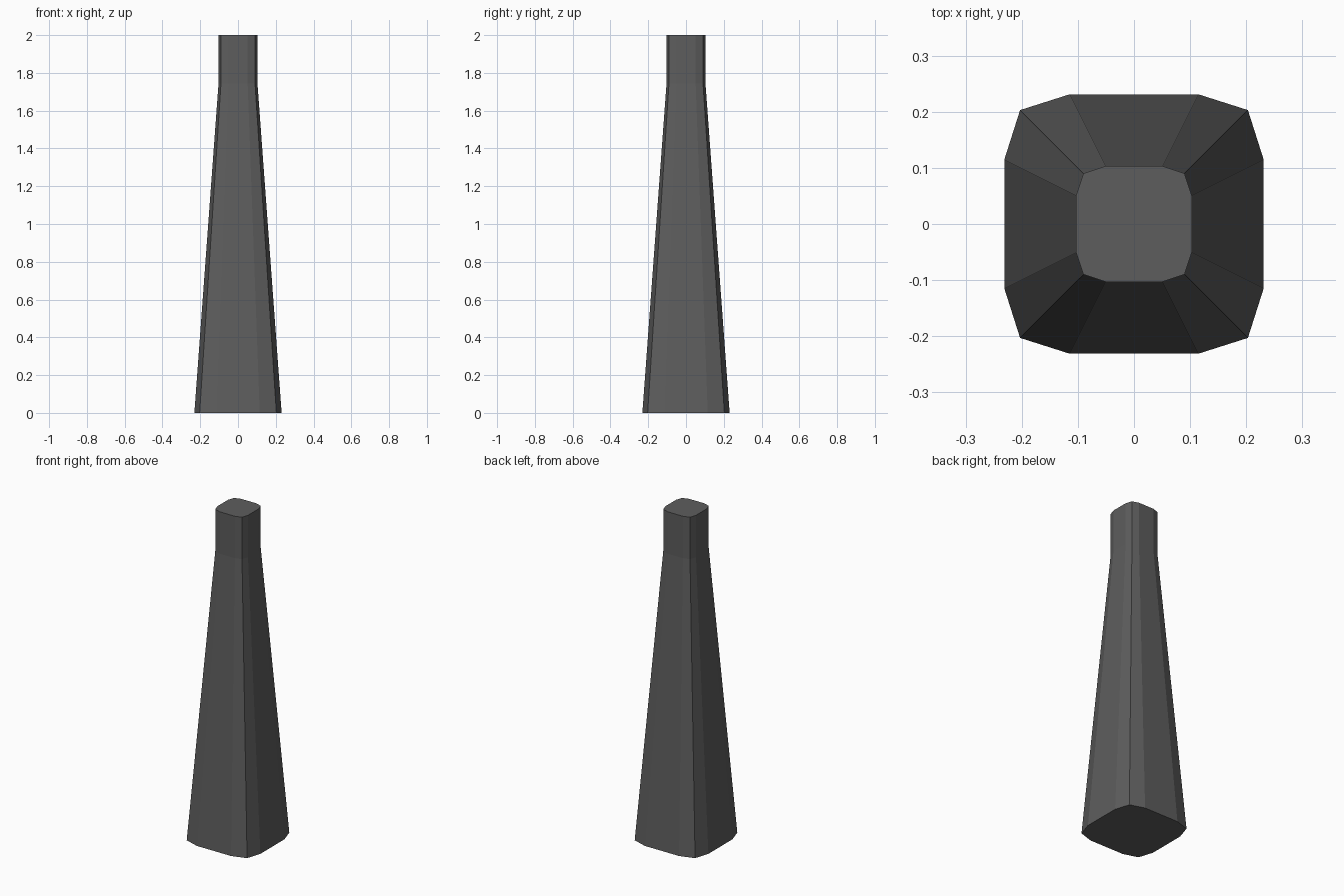
import bpy
import bmesh

if "Cube" in bpy.data.objects:
    bpy.data.objects.remove(bpy.data.objects["Cube"])

# One dark grey material
grey = bpy.data.materials.new("dark_grey")
grey.diffuse_color = (0.11, 0.11, 0.11, 1.0)
grey.use_nodes = True
grey.node_tree.nodes["Principled BSDF"].inputs["Base Color"].default_value = grey.diffuse_color


def section(flat, corner, side):
    """Square with bowed corners, 12 points, counter-clockwise."""
    quarter = [(side, flat), (corner, corner), (flat, side)]
    points = []
    for _ in range(4):
        points += quarter
        quarter = [(-y, x) for x, y in quarter]
    return points


# Cross-sections up the post: height, flat half-width, corner, half-width
levels = [
    (0.00, 0.115, 0.203, 0.231),
    (1.745, 0.051, 0.090, 0.103),
    (2.00, 0.051, 0.090, 0.103),
]

bm = bmesh.new()
rings = [[bm.verts.new((x, y, z)) for x, y in section(f, c, s)]
         for z, f, c, s in levels]

# Tapered shaft and straight neck
for low, high in zip(rings, rings[1:]):
    n = len(low)
    for i in range(n):
        j = (i + 1) % n
        bm.faces.new((low[i], low[j], high[j], high[i]))

# Bottom and top caps
bm.faces.new(rings[0][::-1])
bm.faces.new(rings[-1])
bmesh.ops.recalc_face_normals(bm, faces=bm.faces)

mesh = bpy.data.meshes.new("tapered_post")
bm.to_mesh(mesh)
bm.free()
mesh.materials.append(grey)
post = bpy.data.objects.new("tapered_post", mesh)
bpy.context.collection.objects.link(post)
